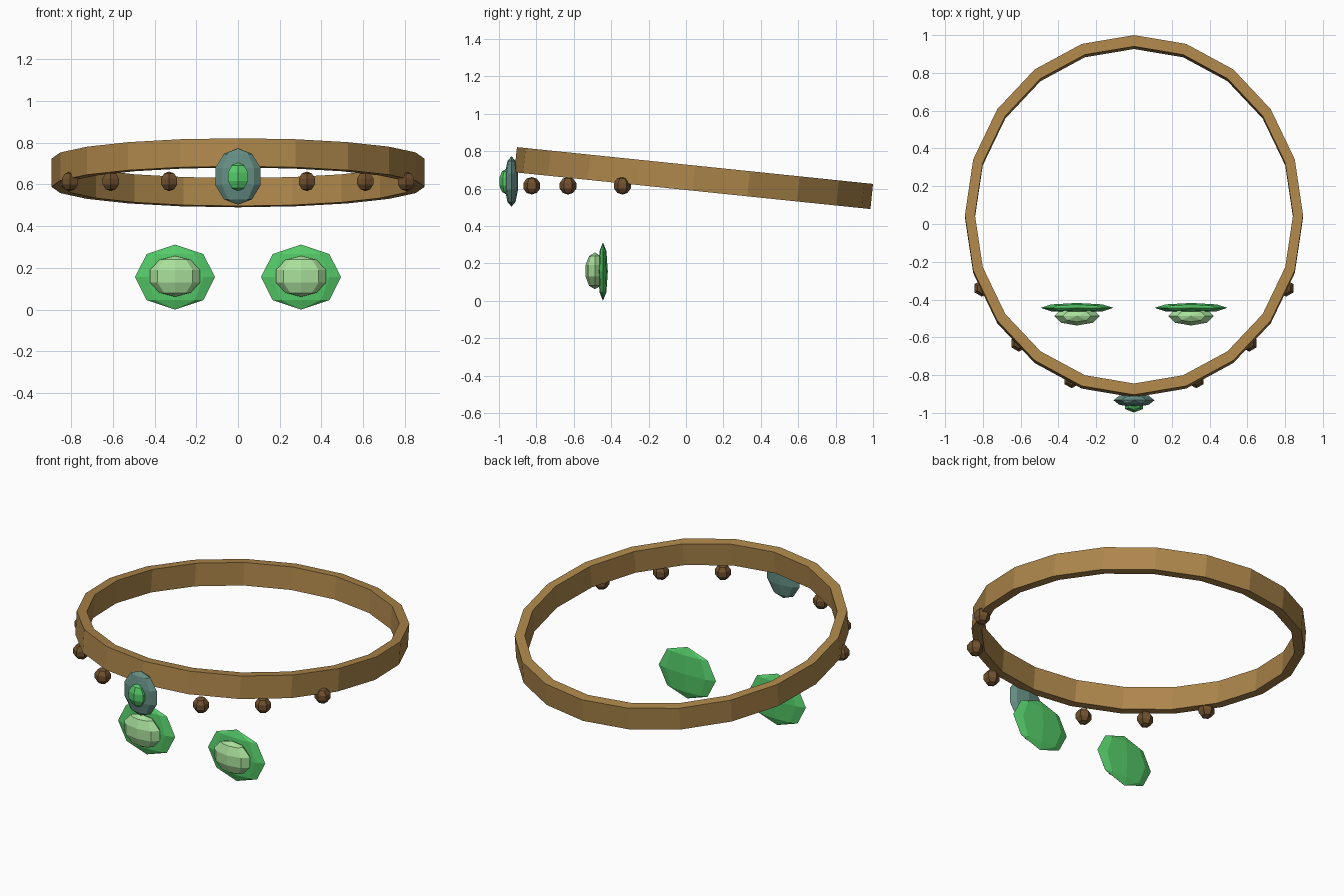
import bpy, bmesh
from math import sin, cos, pi, radians

if "Cube" in bpy.data.objects:
    bpy.data.objects.remove(bpy.data.objects["Cube"])


def material(name, rgb):
    m = bpy.data.materials.new(name)
    m.diffuse_color = (*rgb, 1)
    m.use_nodes = True
    m.node_tree.nodes["Principled BSDF"].inputs["Base Color"].default_value = m.diffuse_color
    return m


BROWN = material("band_brown", (0.42, 0.24, 0.07))
DARK = material("stud_brown", (0.16, 0.08, 0.027))
TEAL = material("setting_teal", (0.13, 0.27, 0.23))
GREEN = material("gem_green", (0.09, 0.60, 0.14))
PALE = material("pale_green", (0.40, 0.75, 0.33))


def finish(name, bm, mat):
    me = bpy.data.meshes.new(name)
    bmesh.ops.recalc_face_normals(bm, faces=bm.faces)
    bm.to_mesh(me)
    bm.free()
    me.materials.append(mat)
    ob = bpy.data.objects.new(name, me)
    bpy.context.collection.objects.link(ob)
    return ob


def ellipsoid(name, loc, radii, mat, segs, rings):
    bm = bmesh.new()
    bmesh.ops.create_uvsphere(bm, u_segments=segs, v_segments=rings, radius=1)
    bmesh.ops.scale(bm, vec=radii, verts=bm.verts)
    ob = finish(name, bm, mat)
    ob.location = loc
    return ob


# Tilted 20-sided oval band
bm = bmesh.new()
N = 20
RX, RY, H = 0.895, 0.957, 0.0675
loops = []
for tx, ty, z in ((RX, RY, -H), (RX, RY, H), (RX - 0.053, RY - 0.06, H), (RX - 0.053, RY - 0.06, -H)):
    loops.append([bm.verts.new((tx * sin(2 * pi * i / N), ty * cos(2 * pi * i / N), z)) for i in range(N)])
for k in range(4):
    a, b = loops[k], loops[(k + 1) % 4]
    for i in range(N):
        j = (i + 1) % N
        bm.faces.new((a[i], a[j], b[j], b[i]))
band = finish("head_band", bm, BROWN)
band.location = (0, 0.041, 0.656)
band.rotation_euler.x = radians(-5.9)

# Front jewel and its setting
ellipsoid("jewel_setting", (0, -0.933, 0.638), (0.114, 0.037, 0.135), TEAL, 8, 5)
ellipsoid("jewel", (0, -0.961, 0.637), (0.058, 0.039, 0.068), GREEN, 6, 5)

# Mirrored studs and eyes
for side, s in (("left", -1), ("right", 1)):
    for i, (x, y) in enumerate(((0.33, -0.825), (0.61, -0.631), (0.805, -0.34))):
        ellipsoid(f"stud_{side}_{i + 1}", (s * x, y, 0.615), (0.047,) * 3, DARK, 6, 5)
    ellipsoid(f"eye_back_{side}", (s * 0.302, -0.444, 0.156), (0.192, 0.026, 0.156), GREEN, 8, 4)
    ellipsoid(f"eye_front_{side}", (s * 0.302, -0.487, 0.16), (0.126, 0.053, 0.098), PALE, 8, 5)
